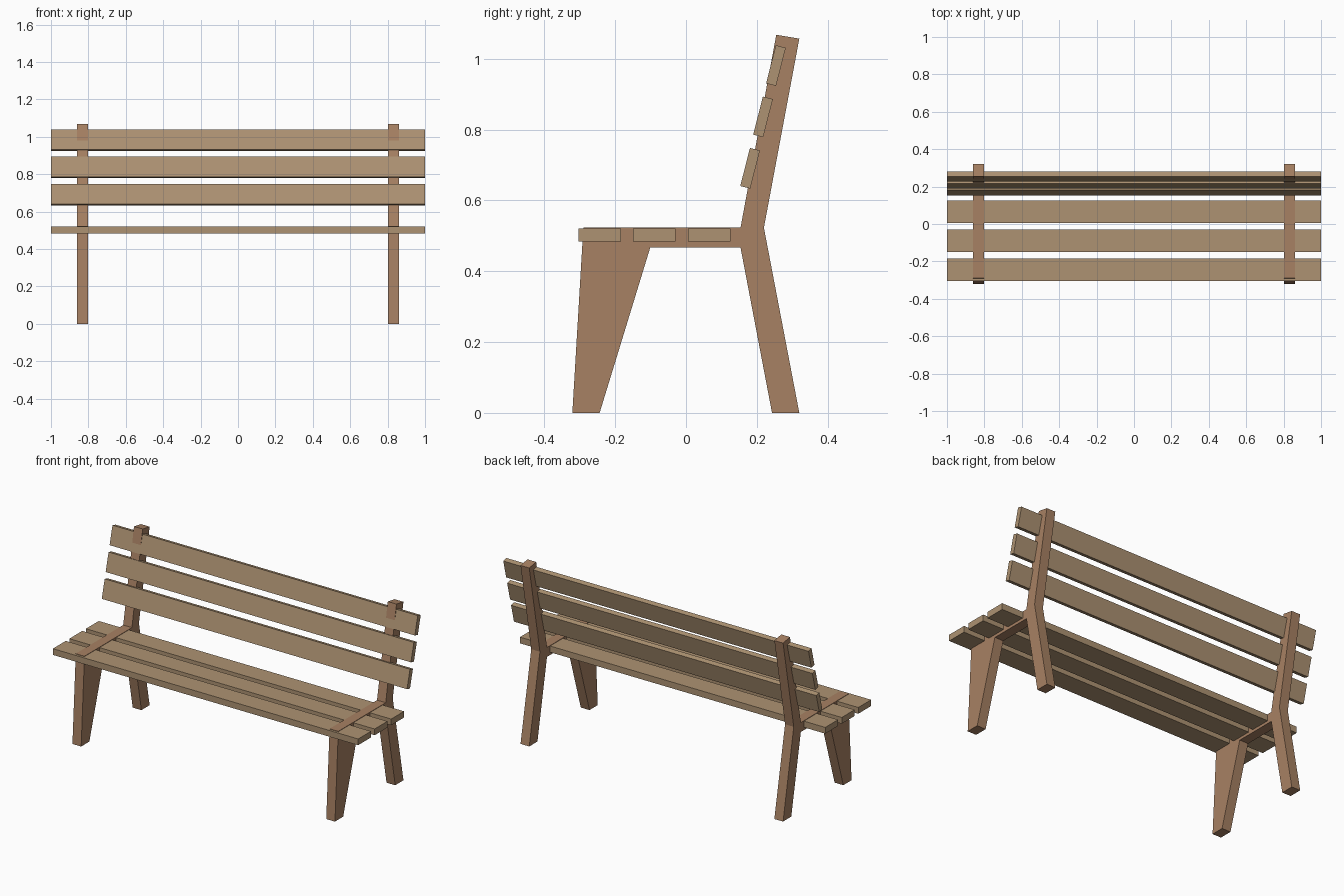
import bpy
import bmesh
from math import radians

if "Cube" in bpy.data.objects:
    bpy.data.objects.remove(bpy.data.objects["Cube"])


def material(name, color):
    mat = bpy.data.materials.new(name)
    mat.diffuse_color = (*color, 1)
    mat.use_nodes = True
    mat.node_tree.nodes["Principled BSDF"].inputs["Base Color"].default_value = mat.diffuse_color
    return mat


FRAME = material("frame_wood", (0.39, 0.22, 0.125))
SLAT = material("slat_wood", (0.42, 0.29, 0.17))


def side_frame(name, profile, x0, x1):
    """Extrude a (y, z) outline along x."""
    bm = bmesh.new()
    face = bm.faces.new([bm.verts.new((x0, y, z)) for y, z in profile])
    res = bmesh.ops.extrude_face_region(bm, geom=[face])
    verts = [v for v in res["geom"] if isinstance(v, bmesh.types.BMVert)]
    bmesh.ops.translate(bm, verts=verts, vec=(x1 - x0, 0, 0))
    bmesh.ops.recalc_face_normals(bm, faces=bm.faces)
    mesh = bpy.data.meshes.new(name)
    bm.to_mesh(mesh)
    bm.free()
    mesh.materials.append(FRAME)
    bpy.context.collection.objects.link(bpy.data.objects.new(name, mesh))


def slat(name, y, z, depth, height, tilt=0):
    bpy.ops.mesh.primitive_cube_add(size=1, location=(0, y, z), rotation=(tilt, 0, 0))
    ob = bpy.context.object
    ob.name = name
    ob.scale = (2, depth, height)
    ob.data.materials.append(SLAT)


# Side frames: front leg, seat rail, back leg and backrest post in one outline
outline = [(-0.321, 0), (-0.244, 0), (-0.101, 0.467), (0.154, 0.467),
           (0.243, 0), (0.32, 0), (0.22, 0.523), (0.32, 1.057),
           (0.255, 1.068), (0.154, 0.523), (-0.29, 0.523)]
side_frame("left_side_frame", outline, -0.86, -0.803)
side_frame("right_side_frame", outline, 0.803, 0.86)

# Seat slats
for i in range(3):
    slat(f"seat_slat_{i + 1}", -0.244 + 0.1545 * i, 0.502, 0.12, 0.037)

# Backrest slats, leaning back
for i in range(3):
    slat(f"back_slat_{i + 1}", 0.181 + 0.0365 * i, 0.691 + 0.145 * i,
         0.029, 0.111, radians(-14.3))
